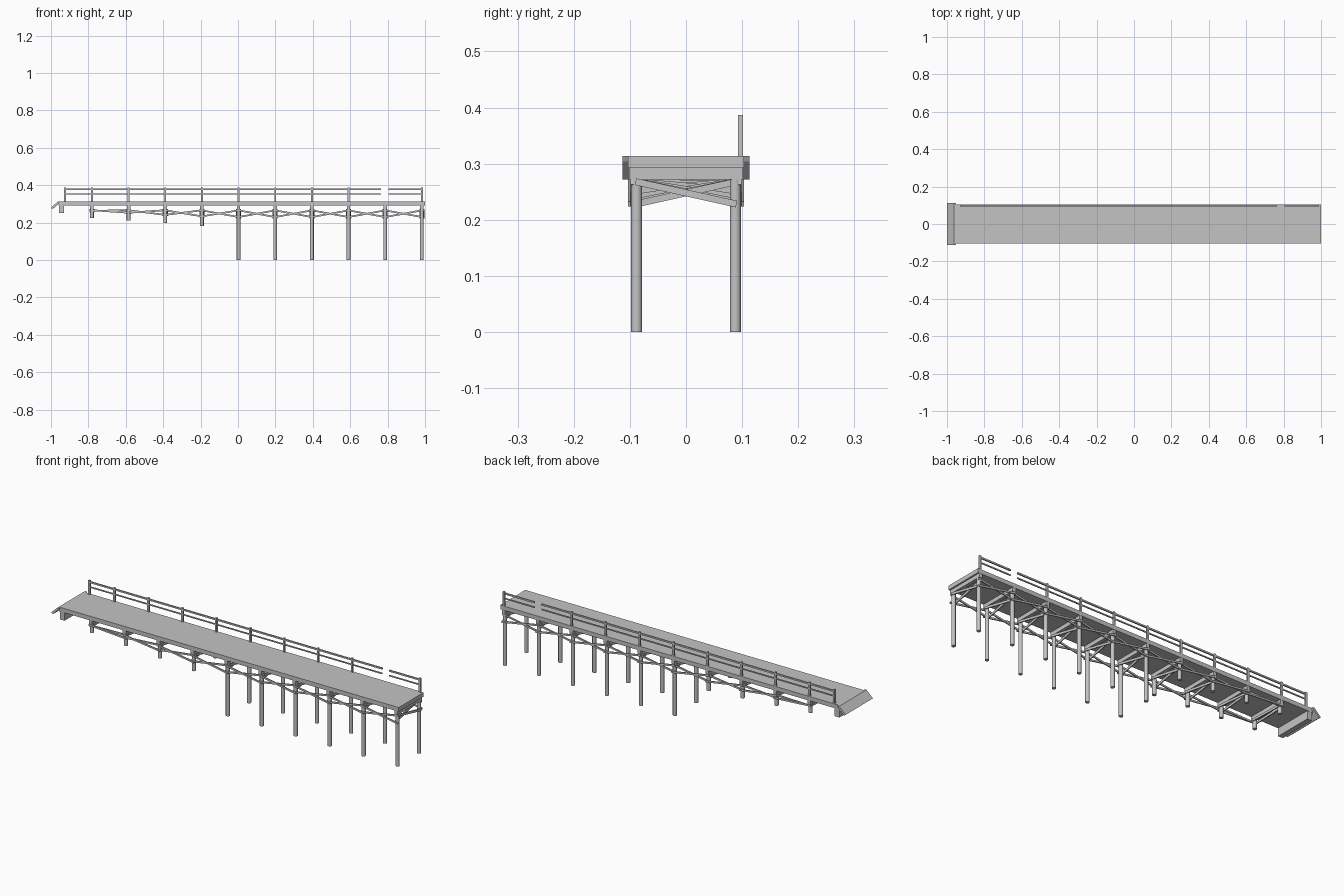
import bpy, bmesh, math
from mathutils import Vector

if "Cube" in bpy.data.objects:
    bpy.data.objects.remove(bpy.data.objects["Cube"])

grey = bpy.data.materials.new("weathered grey")
grey.diffuse_color = (0.55, 0.55, 0.55, 1)
grey.use_nodes = True
grey.node_tree.nodes["Principled BSDF"].inputs["Base Color"].default_value = grey.diffuse_color


def finish(name, bm):
    bmesh.ops.recalc_face_normals(bm, faces=bm.faces)
    mesh = bpy.data.meshes.new(name)
    bm.to_mesh(mesh)
    bm.free()
    mesh.materials.append(grey)
    ob = bpy.data.objects.new(name, mesh)
    bpy.context.collection.objects.link(ob)
    return ob


def box(bm, x0, x1, y0, y1, z0, z1):
    v = bmesh.ops.create_cube(bm, size=1)["verts"]
    bmesh.ops.scale(bm, vec=(x1 - x0, y1 - y0, z1 - z0), verts=v)
    bmesh.ops.translate(bm, vec=((x0 + x1) / 2, (y0 + y1) / 2, (z0 + z1) / 2), verts=v)


def beam(bm, a, b, width, height):
    """Rectangular bar from a to b, height measured upwards."""
    a, b = Vector(a), Vector(b)
    d = (b - a).normalized()
    side = d.cross(Vector((0, 0, 1))).normalized()
    up = side.cross(d)
    v = bmesh.ops.create_cube(bm, size=1)["verts"]
    for p in v:
        c = p.co.copy()
        p.co = (a + b) / 2 + d * c.x * (b - a).length + side * c.y * width + up * c.z * height


STEP = 0.196
XS = [-0.781 + STEP * i for i in range(10)]
FEET = [0.225, 0.21, 0.197, 0.183] + [0] * 6
LOW = [0.262, 0.252, 0.24, 0.232] + [0.228] * 6   # lower end of the bracing
PILE_Y, CAP = 0.088, 0.272

# Deck
bm = bmesh.new()
box(bm, -0.96, 1.0, -0.103, 0.103, 0.292, 0.314)
finish("deck", bm)

# Cap beams over each pair of piles
bm = bmesh.new()
for x in XS:
    box(bm, x - 0.009, x + 0.009, -0.102, 0.102, CAP, 0.292)
finish("cap_beams", bm)

# Piles
bm = bmesh.new()
for x, foot in zip(XS, FEET):
    for s in (-1, 1):
        v = bmesh.ops.create_cone(bm, cap_ends=True, segments=12, radius1=0.01,
                                  radius2=0.01, depth=CAP - foot)["verts"]
        bmesh.ops.translate(bm, vec=(x, s * PILE_Y, (CAP + foot) / 2), verts=v)
piles = finish("piles", bm)
for p in piles.data.polygons:
    p.use_smooth = abs(p.normal.z) < 0.5
piles.data.set_sharp_from_angle(angle=math.radians(40))

# Crossed bracing along both sides
bm = bmesh.new()
for i in range(9):
    for s in (-1, 1):
        a, b = XS[i], XS[i + 1]
        beam(bm, (a - 0.01, s * 0.101, 0.267), (b + 0.01, s * 0.101, LOW[i + 1]), 0.005, 0.009)
        beam(bm, (a - 0.01, s * 0.096, LOW[i]), (b + 0.01, s * 0.096, 0.267), 0.005, 0.009)
finish("side_bracing", bm)

# Crossed bracing between the piles of each pair
bm = bmesh.new()
for x, low in zip(XS, LOW):
    for s in (-1, 1):
        beam(bm, (x + s * 0.011, -s * 0.09, 0.268), (x + s * 0.011, s * 0.09, low), 0.005, 0.012)
finish("cross_bracing", bm)

# Handrail on the back edge, with a gap near the far end
bm = bmesh.new()
for x in [-0.925] + XS[:8] + XS[9:]:
    box(bm, x - 0.005, x + 0.005, 0.093, 0.102, 0.292, 0.387)
finish("rail_posts", bm)
bm = bmesh.new()
for x0, x1 in ((-0.925, 0.765), (0.805, 0.983)):
    box(bm, x0, x1, 0.094, 0.101, 0.374, 0.382)
    box(bm, x0, x1, 0.095, 0.1, 0.349, 0.355)
finish("handrails", bm)

# Sloping entry ramp
bm = bmesh.new()
profile = [(-1.0, 0.279), (-0.963, 0.314), (-0.952, 0.314), (-0.957, 0.304), (-0.99, 0.272)]
face = bm.faces.new([bm.verts.new((x, -0.113, z)) for x, z in profile])
out = bmesh.ops.extrude_face_region(bm, geom=[face])["geom"]
bmesh.ops.translate(bm, vec=(0, 0.226, 0), verts=[g for g in out if isinstance(g, bmesh.types.BMVert)])
finish("entry_ramp", bm)

# Footing block under the landward end
bm = bmesh.new()
box(bm, -0.957, -0.93, -0.102, 0.102, 0.25, 0.292)
finish("footing_block", bm)
